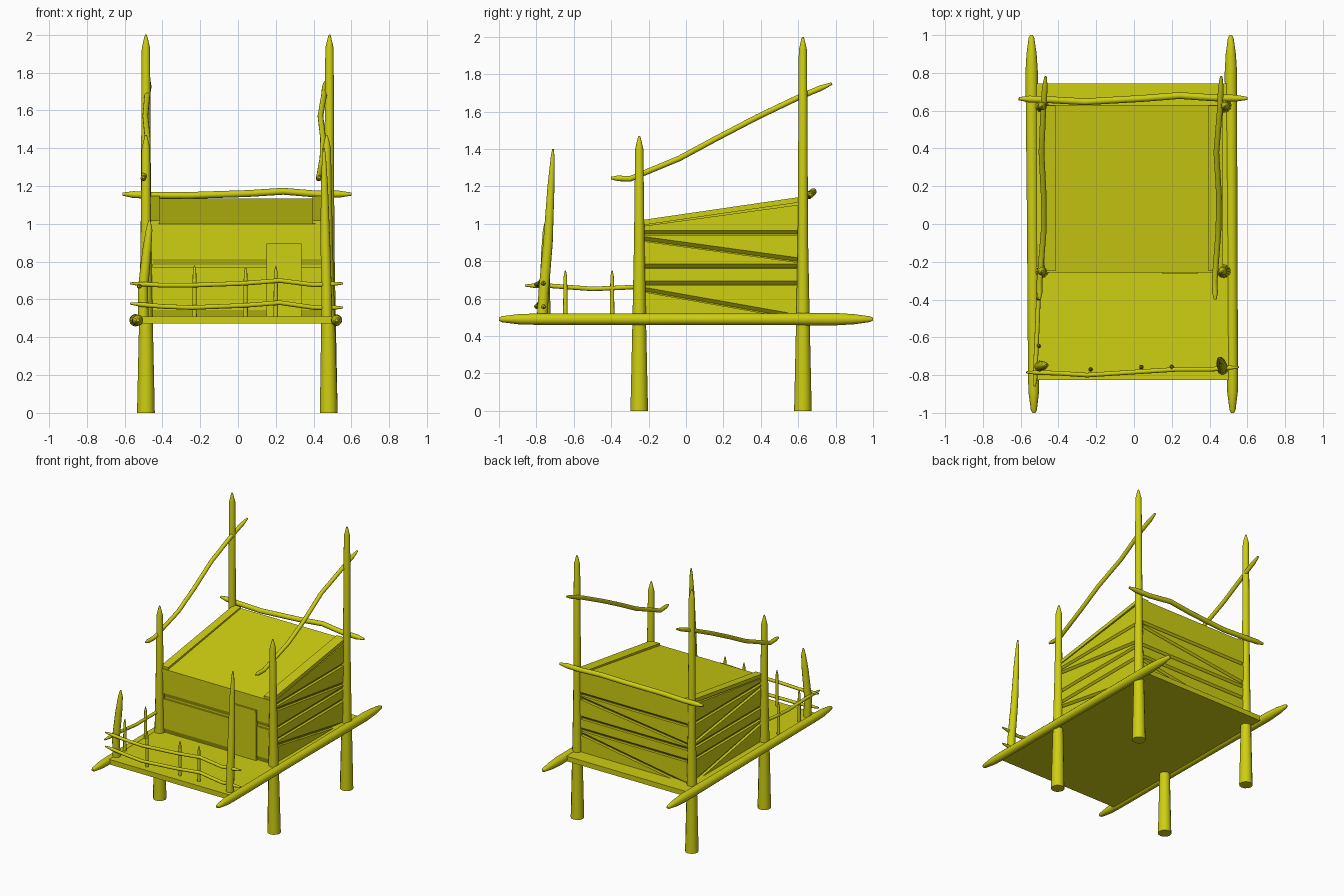
import bpy, bmesh
from mathutils import Vector

mat = bpy.data.materials.new("yellow wood")
mat.diffuse_color = (0.62, 0.62, 0.006, 1)


def pole(name, pts, radii):
    """Round stick through the points with a radius at each point."""
    cu = bpy.data.curves.new(name, 'CURVE')
    cu.dimensions = '3D'
    cu.bevel_depth = 1.0
    cu.bevel_resolution = 4
    cu.use_fill_caps = True
    sp = cu.splines.new('POLY')
    sp.points.add(len(pts) - 1)
    for p, co, r in zip(sp.points, pts, radii):
        p.co = (*co, 1)
        p.radius = r
    ob = bpy.data.objects.new(name, cu)
    bpy.context.collection.objects.link(ob)
    bpy.ops.object.select_all(action='DESELECT')
    ob.select_set(True)
    bpy.context.view_layer.objects.active = ob
    bpy.ops.object.convert(target='MESH')
    ob = bpy.context.object
    ob.data.materials.clear()
    ob.data.materials.append(mat)
    bpy.ops.object.shade_smooth_by_angle(angle=0.6)
    return ob


def stick(name, pts, r):
    """Thin pole with narrowed ends."""
    a, b = Vector(pts[0]), Vector(pts[1])
    c, d = Vector(pts[-2]), Vector(pts[-1])
    full = [a, a.lerp(b, 0.35)] + [Vector(p) for p in pts[1:-1]] + [d.lerp(c, 0.35), d]
    return pole(name, full, [r * 0.45] + [r] * (len(full) - 2) + [r * 0.45])


def solid(name, groups):
    """Mesh from pairs of matching four-cornered ends."""
    bm = bmesh.new()
    for ends in groups:
        va, vb = ([bm.verts.new(p) for p in e] for e in ends)
        bm.faces.new(va)
        bm.faces.new(vb[::-1])
        for i in range(4):
            j = (i + 1) % 4
            bm.faces.new((va[j], va[i], vb[i], vb[j]))
    bmesh.ops.recalc_face_normals(bm, faces=bm.faces)
    me = bpy.data.meshes.new(name)
    bm.to_mesh(me)
    bm.free()
    me.materials.append(mat)
    ob = bpy.data.objects.new(name, me)
    bpy.context.collection.objects.link(ob)
    return ob


def box(name, x0, x1, y0, y1, z0, z1, rise=0):
    """Box whose back edge can be lifted by rise."""
    def end(x):
        return [(x, y0, z0), (x, y1, z0 + rise), (x, y1, z1 + rise), (x, y0, z1)]
    return solid(name, [(end(x0), end(x1))])


def cladding(name, start, finish, out, planks, d=0.02, lip=0.025):
    """Planks between two floor points; each is (bottom, bottom, top, top)."""
    s, f, n = Vector((*start, 0)), Vector((*finish, 0)), Vector((*out, 0))
    up = Vector((0, 0, 1))
    groups = []
    for b0, b1, t0, t1 in planks:
        def end(p, b, t):
            return [p - n * 0.005 + up * b, p + n * d + up * (b + lip),
                    p + n * d + up * t, p - n * 0.005 + up * t]
        groups.append((end(s, b0, t0), end(f, b1, t1)))
    return solid(name, groups)


# Platform floor and its two long side beams
box("floor", -0.53, 0.515, -0.825, 0.745, 0.472, 0.51)
for side, xf, xb in (("left", -0.53, -0.543), ("right", 0.522, 0.512)):
    ys = (-1, -0.985, -0.89, -0.8, 0, 0.8, 0.9, 0.985, 1)
    rs = (0.008, 0.016, 0.028, 0.03, 0.03, 0.033, 0.027, 0.015, 0.007)
    pole(side + "_floor_beam",
         [(xf + (xb - xf) * (y + 1) / 2, y, 0.49) for y in ys], rs)

# Four main posts
for name, x0, x1, y, top in (("front_left", -0.487, -0.487, -0.25, 1.47),
                             ("front_right", 0.48, 0.469, -0.25, 1.47),
                             ("back_left", -0.487, -0.487, 0.625, 2.0),
                             ("back_right", 0.48, 0.484, 0.625, 2.0)):
    zs = (0, 0.5, 0.9, top - 0.07, top - 0.015, top)
    pole(name + "_post", [(x0 + (x1 - x0) * z / top, y, z) for z in zs],
         (0.047, 0.036, 0.028, 0.022, 0.009, 0.004))

# Hut body with sloping top
solid("hut_body", [([(x, -0.24, 0.5), (x, 0.61, 0.5), (x, 0.61, 1.125), (x, -0.24, 0.995)])
                   for x in (-0.455, 0.45)][:2] and
      [([(-0.455, -0.24, 0.5), (-0.455, 0.61, 0.5), (-0.455, 0.61, 1.125), (-0.455, -0.24, 0.995)],
        [(0.45, -0.24, 0.5), (0.45, 0.61, 0.5), (0.45, 0.61, 1.125), (0.45, -0.24, 0.995)])])

# Crooked planks on the two sides and the back
lower = [(0.91, 0.79, 0.94, 0.94), (0.76, 0.76, 0.91, 0.79), (0.67, 0.67, 0.76, 0.76),
         (0.64, 0.485, 0.67, 0.67), (0.48, 0.48, 0.64, 0.485)]
sides = [(0.94, 0.94, 0.985, 1.105)] + lower
cladding("right_planks", (0.45, -0.25), (0.45, 0.625), (1, 0), sides)
cladding("left_planks", (-0.455, -0.25), (-0.455, 0.625), (-1, 0), sides)
cladding("back_planks", (0.465, 0.61), (-0.47, 0.61), (0, 1),
         [(0.94, 0.94, 1.125, 1.125)] + lower)

# Front wall boards and door
cladding("front_planks", (-0.47, -0.24), (0.465, -0.24), (0, -1),
         [(0.77, 0.77, 0.975, 0.975), (0.5, 0.5, 0.77, 0.77)], 0.012, 0.045)
box("front_top_board", -0.47, 0.465, -0.257, -0.235, 0.975, 1.0)
box("door", 0.15, 0.335, -0.26, -0.24, 0.505, 0.88)
box("door_lintel", 0.15, 0.335, -0.266, -0.24, 0.88, 0.895)

# Roof sheet and raised edge boards
box("roof_sheet", -0.42, 0.41, -0.255, 0.63, 0.985, 1.0, 0.135)
box("left_roof_edge", -0.475, -0.415, -0.25, 0.628, 0.99, 1.018, 0.128)
box("right_roof_edge", 0.395, 0.472, -0.25, 0.628, 0.99, 1.018, 0.128)

# Crooked cross pole behind the hut
stick("back_cross_pole", [(-0.61, 0.663, 1.157), (-0.45, 0.658, 1.15), (-0.26, 0.647, 1.15),
                          (0.05, 0.665, 1.16), (0.24, 0.68, 1.172), (0.42, 0.668, 1.157),
                          (0.6, 0.665, 1.157)], 0.018)

# Sloping poles over the hut
slope = [(-0.4, 1.245), (-0.3, 1.24), (-0.035, 1.35), (0.15, 1.45), (0.38, 1.57),
         (0.61, 1.68), (0.78, 1.75)]
for side, xs in (("right", (0.43, 0.427, 0.447, 0.45, 0.436, 0.455, 0.462)),
                 ("left", (-0.5, -0.5, -0.478, -0.478, -0.49, -0.48, -0.468))):
    stick(side + "_sloping_pole", [(x, y, z) for x, (y, z) in zip(xs, slope)], 0.015)

# Porch corner posts
pole("porch_right_post", [(0.47, -0.77, 0.48), (0.468, -0.76, 0.65), (0.462, -0.738, 0.9),
                          (0.457, -0.722, 1.2), (0.455, -0.713, 1.36), (0.455, -0.711, 1.4)],
     (0.029, 0.028, 0.026, 0.019, 0.01, 0.004))
pole("porch_left_post", [(-0.5, -0.75, 0.48), (-0.503, -0.755, 0.65), (-0.483, -0.75, 0.85),
                         (-0.47, -0.748, 0.97), (-0.468, -0.748, 1.02)],
     (0.028, 0.027, 0.024, 0.017, 0.005))

# Porch rails
xs = (-0.57, -0.4, -0.25, 0.03, 0.22, 0.4, 0.555)
ys = (-0.785, -0.79, -0.8, -0.782, -0.77, -0.77, -0.757)
for name, zs in (("upper", (0.685, 0.675, 0.675, 0.685, 0.7, 0.677, 0.685)),
                 ("lower", (0.578, 0.563, 0.557, 0.568, 0.583, 0.557, 0.557))):
    stick("front_" + name + "_rail", list(zip(xs, ys, zs)), 0.012)
stick("left_porch_rail", [(-0.525, -0.86, 0.67), (-0.52, -0.72, 0.668), (-0.51, -0.5, 0.652),
                          (-0.505, -0.35, 0.658), (-0.495, -0.24, 0.665)], 0.012)

# Small rail pickets
for i, (x, y, top) in enumerate(((-0.23, -0.77, 0.78), (0.04, -0.757, 0.77), (0.2, -0.757, 0.775),
                                 (-0.505, -0.645, 0.75), (-0.505, -0.395, 0.75))):
    pole("rail_picket_%d" % (i + 1), [(x, y, 0.5), (x, y, 0.64), (x, y, top - 0.03), (x, y, top)],
         (0.012, 0.011, 0.009, 0.003))
